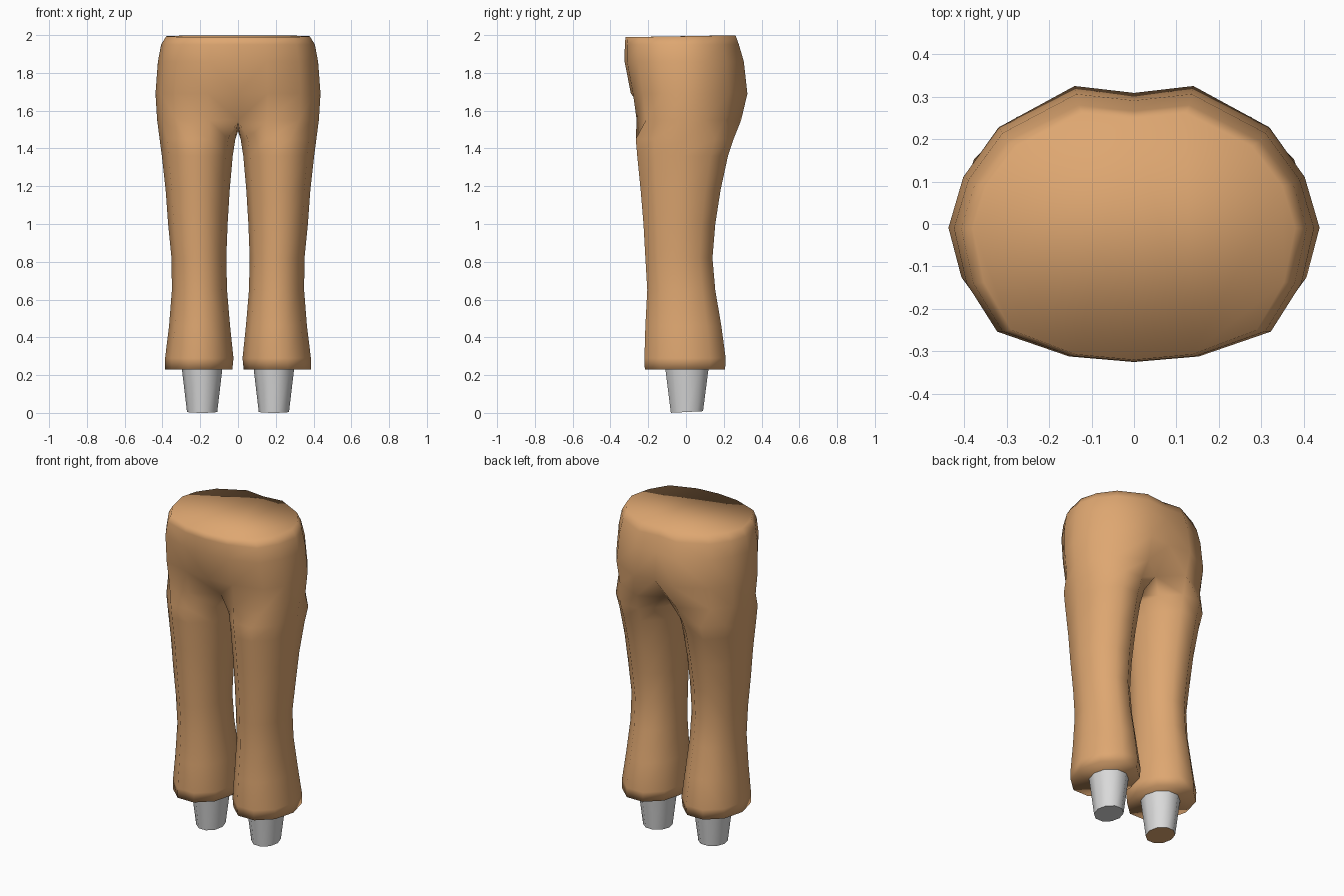
import bpy, bmesh, math

if "Cube" in bpy.data.objects:
    bpy.data.objects.remove(bpy.data.objects["Cube"])


def material(name, rgb):
    m = bpy.data.materials.new(name)
    m.diffuse_color = (*rgb, 1.0)
    m.use_nodes = True
    m.node_tree.nodes["Principled BSDF"].inputs["Base Color"].default_value = m.diffuse_color
    return m


tan = material("tan cloth", (0.73, 0.385, 0.165))
grey = material("light grey", (0.70, 0.70, 0.70))


def finish(bm, name, mats):
    for f in bm.faces:
        f.smooth = True
    mesh = bpy.data.meshes.new(name)
    bm.to_mesh(mesh)
    bm.free()
    for m in mats:
        mesh.materials.append(m)
    ob = bpy.data.objects.new(name, mesh)
    bpy.context.collection.objects.link(ob)
    return ob


def leg_ring(z, inner, outer, front, back):
    """Ten-sided leg section, starting front-inner and ending at the inner side."""
    cx, rx = (inner + outer) / 2, (outer - inner) / 2
    cy, ry = (front + back) / 2, (back - front) / 2 / 0.951
    angles = [math.radians(-144 + 36 * i) for i in range(10)]
    return [(cx + rx * math.cos(a), cy + ry * math.sin(a), z) for a in angles]


# Half outline of the hips, from front centre around the side to back centre
HIP = [(0, -1), (.36, -.96), (.76, -.78), (.93, -.43), (1, -.03),
       (.92, .34), (.73, .70), (.32, 1), (0, .95)]


def hip_ring(z, half_width, front, back, tilt=0.0):
    return [(x * half_width, y * (back if y > 0 else -front), z + tilt * y)
            for x, y in HIP]


# Trousers: leg sections from hem to upper thigh
rings = [leg_ring(*r) for r in [
    (0.23, .030, .386, -.218, .207),
    (0.29, .024, .386, -.220, .210),
    (0.46, .042, .365, -.215, .187),
    (0.65, .058, .350, -.205, .155),
    (0.82, .062, .352, -.215, .140),
    (1.00, .055, .370, -.225, .155),
    (1.18, .044, .383, -.240, .183),
    (1.36, .028, .403, -.258, .222),
    (1.45, .014, .415, -.266, .252)]]

# Crotch section, pinched onto the centre plane
crotch = hip_ring(1.55, .428, -.272, .292)
crotch[0], crotch[8] = (0, -.17, 1.55), (0, .19, 1.54)
crotch.append((0, .02, 1.49))
rings.append(crotch)

# Hip sections up to the waist
rings += [hip_ring(1.69, .437, -.292, .325),
          hip_ring(1.86, .424, -.325, .306),
          hip_ring(1.95, .407, -.324, .280),
          hip_ring(1.994, .380, -.320, .262, .005)]

bm = bmesh.new()
loops = [[bm.verts.new(p) for p in ring] for ring in rings]
for low, high in zip(loops, loops[1:]):
    closed = len(high) == 10
    for i in range(10 if closed else 8):
        j = (i + 1) % 10
        bm.faces.new((low[i], low[j], high[j], high[i]))
bm.faces.new(loops[0][::-1])
bm.faces.new(loops[-1])
trousers = finish(bm, "trousers", [tan])
mirror = trousers.modifiers.new("mirror", 'MIRROR')
mirror.use_axis = (True, False, False)
mirror.use_clip = True
mirror.merge_threshold = 0.001

# Ankle stubs: tapered posts below each hem
for side, name in ((-1, "left_ankle"), (1, "right_ankle")):
    bm = bmesh.new()
    sections = []
    for z, r in ((0.0, .080), (0.24, .108)):
        ring = []
        for i in range(10):
            a = math.tau * i / 10
            y = 1.12 * r * math.sin(a) + .005
            tilt = .05 * (y + .09) if z == 0 else 0
            ring.append(bm.verts.new((side * .19 + r * math.cos(a), y, z + tilt)))
        sections.append(ring)
    low, high = sections
    for i in range(10):
        j = (i + 1) % 10
        bm.faces.new((low[i], low[j], high[j], high[i]))
    sole = bm.faces.new(low[::-1])
    sole.material_index = 1 if side < 0 else 0
    ob = finish(bm, name, [grey, tan])
    bpy.context.view_layer.objects.active = ob
    ob.select_set(True)
    bpy.ops.object.shade_smooth_by_angle(angle=math.radians(40))
    ob.select_set(False)
